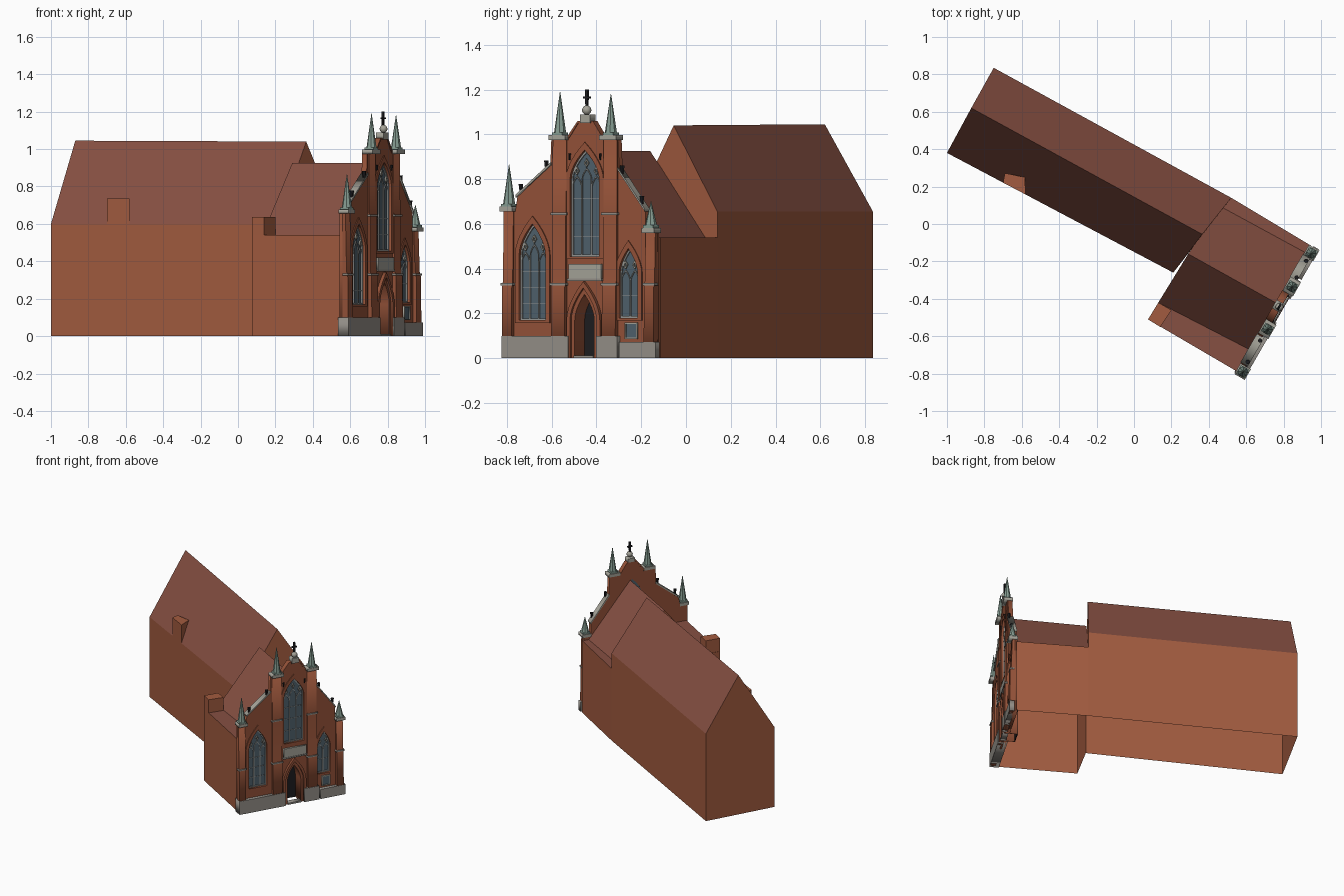
import bpy, bmesh, math
from mathutils import Matrix, Vector

if "Cube" in bpy.data.objects:
    bpy.data.objects.remove(bpy.data.objects["Cube"])

def material(name, c):
    m = bpy.data.materials.new(name)
    m.diffuse_color = (*c, 1)
    m.use_nodes = True
    m.node_tree.nodes["Principled BSDF"].inputs["Base Color"].default_value = m.diffuse_color
    return m

WALL = material("wall_brick", (0.36, 0.105, 0.05))
ROOF = material("roof_tile", (0.24, 0.08, 0.055))
BRICK = material("facade_brick", (0.3, 0.085, 0.04))
STONE = material("stone", (0.38, 0.37, 0.32))
GREY = material("plinth_grey", (0.3, 0.28, 0.25))
COPPER = material("copper", (0.24, 0.34, 0.29))
GLASS = material("glass", (0.08, 0.12, 0.15))
LEAD = material("tracery", (0.3, 0.31, 0.3))
DARK = material("dark", (0.012, 0.012, 0.014))

# facade frame: u runs along the facade, n points outward
D, N, Z = Vector((0.5, 0.866, 0)), Vector((0.866, -0.5, 0)), Vector((0, 0, 1))
O = Vector((0.78, -0.44, 0))

def frame(a, b, c):
    m = Matrix((a, b, c)).transposed().to_4x4()
    m.translation = O
    return m

FACE, SIDE, UP = frame(D, Z, N), frame(N, Z, -D), frame(D, -N, Z)

def finish(name, bm, mats):
    bmesh.ops.remove_doubles(bm, verts=bm.verts, dist=1e-5)
    bmesh.ops.recalc_face_normals(bm, faces=bm.faces)
    me = bpy.data.meshes.new(name)
    bm.to_mesh(me)
    bm.free()
    for m in mats:
        me.materials.append(m)
    ob = bpy.data.objects.new(name, me)
    bpy.context.collection.objects.link(ob)
    return ob

def plate(name, loops, a, b, mat, M=FACE):
    """Flat outline with holes, extruded from a to b along the frame's third axis."""
    cu = bpy.data.curves.new(name, 'CURVE')
    cu.dimensions, cu.fill_mode, cu.extrude = '2D', 'BOTH', (b - a) / 2
    for pts in loops:
        s = cu.splines.new('POLY')
        s.points.add(len(pts) - 1)
        for p, q in zip(s.points, pts):
            p.co = (q[0], q[1], 0, 1)
        s.use_cyclic_u = True
    tmp = bpy.data.objects.new(name + "_outline", cu)
    bpy.context.collection.objects.link(tmp)
    bpy.context.view_layer.update()
    me = bpy.data.meshes.new_from_object(tmp.evaluated_get(bpy.context.evaluated_depsgraph_get()))
    bm = bmesh.new()
    bm.from_mesh(me)
    bpy.data.objects.remove(tmp)
    bpy.data.meshes.remove(me)
    bm.transform(M @ Matrix.Translation((0, 0, (a + b) / 2)))
    for f in bm.faces:
        f.material_index = 0
    return finish(name, bm, [mat])

def rect(u0, u1, z0, z1):
    return [(u0, z0), (u1, z0), (u1, z1), (u0, z1)]

def arch(uc, hw, z0, zs, zt):
    k = [i / 6 for i in range(6)]
    right = [(uc + hw * (1 - t ** 1.8), zs + (zt - zs) * t) for t in k]
    left = [(2 * uc - u, z) for u, z in reversed(right)]
    return [(uc - hw, z0), (uc + hw, z0)] + right + [(uc, zt)] + left

def over(*a):
    """Arch path from its right foot over the top to its left foot."""
    p = arch(*a)
    return p[1:] + p[:1]

def loft(name, A, B, roof=(), cap_a=None, cap_b=None, closed=False):
    """Skin between two matching sections; caps list the section points they join."""
    bm = bmesh.new()
    a, b = [bm.verts.new(p) for p in A], [bm.verts.new(p) for p in B]
    for vs, cap in ((a, cap_a), (b, cap_b)):
        if cap:
            bm.faces.new([vs[i] for i in cap])
    for i in range(len(a) - (0 if closed else 1)):
        j = (i + 1) % len(a)
        bm.faces.new((a[i], a[j], b[j], b[i])).material_index = 1 if i in roof else 0
    return finish(name, bm, [WALL, ROOF])

def cone(name, u, n, z0, z1, r0, r1, seg, mat):
    bm = bmesh.new()
    bmesh.ops.create_cone(bm, cap_ends=True, segments=seg, radius1=r0, radius2=r1, depth=z1 - z0)
    bm.transform(UP @ Matrix.Translation((u, -n, (z0 + z1) / 2)) @ Matrix.Rotation(math.pi / seg, 4, 'Z'))
    return finish(name, bm, [mat])

# long nave with gable roof, open underneath and towards the chapel
def section(p, q, r, zr):
    return [(*p, 0), (*p, .54), (*p, .6), (*q, zr), (*r, .655), (*r, .54), (*r, 0)]
loft("nave", section((-1, .38), (-.87, .62), (-.75, .835), 1.045),
     section((.21, -.26), (.365, -.055), (.52, .14), 1.04), (2, 3), range(7), range(1, 6))

# chapel: walls, flat gutters and gable roof in one shell, plus its short back wall
def chapel(p, p2, q, r2, r):
    return [(*p, 0), (*p, .54), (*p2, .54), (*q, .925), (*r2, .54), (*r, .54), (*r, 0)]
loft("chapel", chapel((.075, -.51), (.13, -.42), (.29, -.16), (.46, .095), (.52, .14)),
     chapel((.55, -.788), (.615, -.67), (.765, -.425), (.92, -.155), (.945, -.115)),
     (1, 2, 3, 4), range(2, 5))
loft("chapel_back_wall", [(.075, -.51, 0), (.075, -.51, .54)], [(.21, -.26, 0), (.21, -.26, .54)])

# chimney block on the chapel and dormer on the nave
for name, foot, z0, z1 in (
        ("chapel_chimney", [(.075, -.51), (.14, -.55), (.2, -.46), (.13, -.42)], .54, .638),
        ("nave_dormer", [(-.7, .221), (-.58, .158), (-.583, .25), (-.69, .272)], .6, .737)):
    loft(name, [(*p, z0) for p in foot], [(*p, z1) for p in foot], (), None, range(4), True)

# facade wall with window and door openings: centre, half width, sill, spring, tip, lights
WINDOWS = {"centre": (-.01, .075, .455, .80, .93, 3),
           "left": (-.28, .068, .17, .46, .60, 3),
           "right": (.215, .048, .18, .38, .49, 2)}
DOOR = (-.01, .05, 0, .17, .285)
outline = [(-.425, 0), (-.425, .66), (-.37, .66), (-.36, .72), (-.19, .86), (-.185, .975), (-.1, .975),
           (-.08, 1.0), (-.045, 1.05), (.03, 1.05), (.06, 1.0), (.08, .975), (.16, .975), (.165, .84),
           (.3, .66), (.3, .56), (.352, .56), (.352, 0)]
plate("facade_wall", [outline + over(*DOOR)] + [arch(*w[:5]) for w in WINDOWS.values()], -.028, .003, BRICK)

# windows: glass, brick surround, tracery lights, glazing bars
for side, (uc, hw, z0, zs, zt, k) in WINDOWS.items():
    plate(side + "_glass", [arch(uc, hw, z0, zs, zt)], -.024, -.014, GLASS)
    plate(side + "_surround", [arch(uc, hw + .022, z0 - .012, zs, zt + .035), arch(uc, hw, z0, zs, zt)], -.004, .009, BRICK)
    plate(side + "_frame", [arch(uc, hw, z0, zs, zt), arch(uc, hw - .006, z0 + .008, zs, zt - .012)], -.016, -.006, LEAD)
    w = hw / k
    for i in range(k):
        c = uc - hw + w * (2 * i + 1)
        top = zs + (.05 if k == 3 and i == 1 else .015)
        plate(f"{side}_light_{i}", [arch(c, w, z0, top - .05, top), arch(c, w - .003, z0 + .005, top - .05, top - .008)],
              -.016, -.008, LEAD)
        zc, r = top + .022, .012
        plate(f"{side}_diamond_{i}", [[(c + s * r * x, zc + s * 1.6 * r * y) for x, y in ((1, 0), (0, 1), (-1, 0), (0, -1))]
                                      for s in (1, .5)], -.016, -.005, STONE)
    m = round((zs - z0) / .08)
    plate(side + "_bars", [rect(uc - hw, uc + hw, z, z + .002)
                           for z in (z0 + (zs - z0) * j / m for j in range(1, m))], -.016, -.01, LEAD)

# stepped portal, deep door recess and door
u, h, a, s, t = DOOR
plate("door_recess", [over(u, h + .004, a, s, t + .006) + over(*DOOR)[::-1]], -.08, -.02, BRICK)
plate("door_leaf", [arch(u, h + .004, a, s, t + .006)], -.084, -.078, DARK)
for i, n in enumerate((.01, .022)):
    g0, g1 = .018 * i, .018 * (i + 1)
    plate(f"portal_ring_{i}", [over(u, h + g1, a, s, t + g1 * 1.6) + over(u, h + g0, a, s, t + g0 * 1.6)[::-1]],
          -.01, n, BRICK)
plate("door_step", [rect(-.06, .04, 0, .012)], -.02, .02, GREY)

# stone panel and small notice window
plate("stone_panel", [rect(-.09, .08, .355, .42)], -.01, .016, STONE)
plate("panel_ledge", [rect(-.095, .085, .345, .355)], -.01, .02, GREY)
plate("notice_frame", [rect(.198, .262, .085, .16), rect(.204, .256, .092, .153)], -.01, .012, STONE)
plate("notice_glass", [rect(.204, .256, .092, .153)], -.01, .007, GLASS)

# buttresses with bands, caps and spires: u, width, wall top, spire tip
PIERS = [(-.402, .05, .655, .865), (-.139, .07, .975, 1.19), (.123, .07, .975, 1.18), (.33, .05, .56, .70)]
for i, (u, w, h, tip) in enumerate(PIERS):
    prof = [(-.01, 0), (.027, 0), (.024, .315), (.016, .345)]
    bands = [(.325, .027)]
    if h > .9:
        prof += [(.015, .63), (.01, .66)]
        bands.append((.64, .02))
    prof += [(.009, h), (-.01, h)]
    plate(f"buttress_{i}", [prof], -u - w / 2, -u + w / 2, BRICK, SIDE)
    for z, n in bands:
        plate(f"band_{i}_{int(z * 100)}", [rect(u - w / 2 - .006, u + w / 2 + .006, z, z + .01)], -.005, n, GREY)
    plate(f"pier_cap_{i}", [rect(u - w / 2 - .008, u + w / 2 + .008, h, h + .022)], -.03, .034, STONE)
    plate(f"spire_base_{i}", [rect(u - .026, u + .026, h + .022, h + .034)], -.023, .03, COPPER)
    cone(f"spire_{i}", u, .004, h + .034, tip, .027, .001, 8, COPPER)

# grey plinth along the foot of the facade
for i, (a, b, z, n) in enumerate(((-.428, -.085, .1, -.035), (.06, .17, .1, -.005), (.18, .368, .072, -.005))):
    plate(f"plinth_{i}", [rect(a, b, 0, z)], n, .029, GREY)

# sloped copings with dark crockets
for name, a, b in (("left", (-.365, .718), (-.185, .862)), ("right", (.162, .84), (.302, .655))):
    plate(name + "_coping", [[a, b, (b[0], b[1] + .012), (a[0], a[1] + .012)]], -.033, .012, STONE)
    for i, t in enumerate((.12, .85)):
        u, z = (a[j] + (b[j] - a[j]) * t for j in (0, 1))
        cone(f"{name}_crocket_{i}", u, 0, z + .005, z + .042, .007, .012, 6, DARK)
for i, u in enumerate((-.088, .07)):
    cone(f"gable_hook_{i}", u, .008, .885, .915, .004, .007, 6, DARK)

# gable cap, ball and cross
plate("gable_coping", [[(-.1, .975), (-.08, 1.0), (-.045, 1.05), (.03, 1.05), (.06, 1.0), (.08, .975),
                        (.08, .988), (.064, 1.012), (.032, 1.06), (-.047, 1.06), (-.084, 1.012), (-.1, .988)]],
      -.032, .008, BRICK)
plate("peak_block", [rect(-.03, .022, 1.05, 1.088)], -.032, .016, STONE)
bm = bmesh.new()
bmesh.ops.create_uvsphere(bm, u_segments=16, v_segments=10, radius=.021)
bm.transform(UP @ Matrix.Translation((-.004, 0, 1.108)))
for f in bm.faces:
    f.smooth = True
finish("peak_ball", bm, [STONE])
c = -.004
plate("cross", [[(c - .005, 1.125), (c + .005, 1.125), (c + .006, 1.16), (c + .017, 1.16), (c + .017, 1.17), (c + .006, 1.17),
                 (c + .006, 1.2), (c - .006, 1.2), (c - .006, 1.17), (c - .017, 1.17), (c - .017, 1.16), (c - .006, 1.16)]],
      -.008, .004, DARK)
